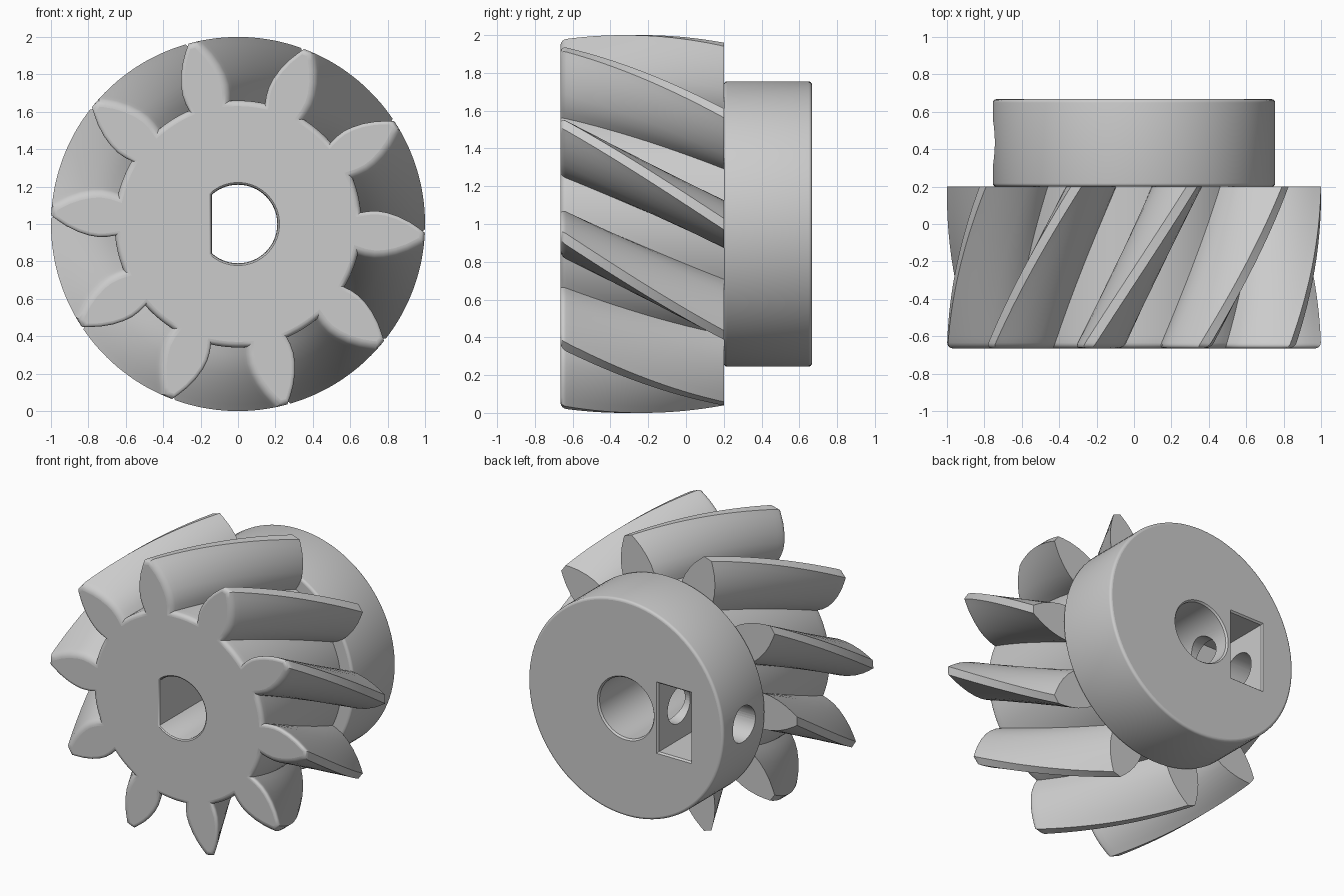
import bpy, bmesh
from math import sin, cos, pi, radians, acos, degrees
from mathutils import Vector

cube = bpy.data.objects.get("Cube")
if cube:
    bpy.data.objects.remove(cube, do_unlink=True)

grey = bpy.data.materials.new("plain_grey")
grey.use_nodes = True
grey.diffuse_color = (0.6, 0.6, 0.6, 1)
grey.node_tree.nodes["Principled BSDF"].inputs["Base Color"].default_value = (0.6, 0.6, 0.6, 1)

FRONT, STEP, BACK = -0.665, 0.2, 0.667
TEETH, TWIST = 10, radians(-32.5)
BORE, FLAT_X = 0.21, -0.14


def arc(radius, start, end, count):
    """Points on an arc, angles in degrees, both ends included."""
    angles = [radians(start + (end - start) * i / (count - 1)) for i in range(count)]
    return [Vector((radius * cos(a), radius * sin(a))) for a in angles]


def circle(radius, count=96):
    return arc(radius, 0, 360, count + 1)[:-1]


def inset(points, amount):
    """Move a counter-clockwise outline inwards (negative = outwards)."""
    result = []
    for i, p in enumerate(points):
        d1 = (p - points[i - 1]).normalized()
        d2 = (points[(i + 1) % len(points)] - p).normalized()
        n1, n2 = Vector((-d1.y, d1.x)), Vector((-d2.y, d2.x))
        result.append(p + (n1 + n2) * amount / max(1 + n1.dot(n2), 0.4))
    return result


def turn(points, angle):
    c, s = cos(angle), sin(angle)
    return [Vector((p.x * c - p.y * s, p.x * s + p.y * c)) for p in points]


def loft(name, sections):
    """Skin (outline, y) sections along the shaft axis and cap both ends."""
    bm = bmesh.new()
    rings = [[bm.verts.new((p.x, y, 1 + p.y)) for p in pts] for pts, y in sections]
    for a, b in zip(rings, rings[1:]):
        for i in range(len(a)):
            bm.faces.new((a[i - 1], a[i], b[i], b[i - 1]))
    bm.faces.new(rings[0])
    bm.faces.new(rings[-1])
    bmesh.ops.recalc_face_normals(bm, faces=bm.faces)
    mesh = bpy.data.meshes.new(name)
    bm.to_mesh(mesh)
    bm.free()
    obj = bpy.data.objects.new(name, mesh)
    bpy.context.collection.objects.link(obj)
    mesh.materials.append(grey)
    return obj


def rounding(radius, steps=5):
    """(inset, depth) pairs of a quarter-round edge, from the face outwards."""
    turns = [pi / 2 * i / steps for i in range(steps + 1)]
    return [(radius * (1 - sin(t)), radius * (1 - cos(t))) for t in turns]


def cut(obj, cutters):
    for cutter in cutters:
        cutter.hide_render = True
        mod = obj.modifiers.new("cut", "BOOLEAN")
        mod.operation, mod.solver, mod.object = "DIFFERENCE", "EXACT", cutter
    graph = bpy.context.evaluated_depsgraph_get()
    mesh = bpy.data.meshes.new_from_object(obj.evaluated_get(graph))
    obj.modifiers.clear()
    obj.data = mesh
    for cutter in cutters:
        bpy.data.objects.remove(cutter, do_unlink=True)


def finish(obj):
    """Smooth curved sides, keep the end faces flat."""
    bpy.ops.object.select_all(action="DESELECT")
    obj.select_set(True)
    bpy.context.view_layer.objects.active = obj
    bpy.ops.object.shade_smooth_by_angle(angle=radians(32))
    for face in obj.data.polygons:
        if abs(face.normal.y) > 0.995:
            face.use_smooth = False


# Tooth outline: (radius, half width) from root to tip
flank = [(0.66, 0.112), (0.70, 0.122), (0.75, 0.127), (0.80, 0.122),
         (0.86, 0.106), (0.92, 0.08), (0.965, 0.053), (1.0, 0.03)]
root = flank[0][0]
half = degrees(flank[0][1] / root)
pitch = 360 / TEETH
tooth = []
for r, w in flank:
    tooth.append(Vector((r * cos(w / r), -r * sin(w / r))))
tooth += [Vector((p.x, -p.y)) for p in reversed(tooth)]
tooth += arc(root, half, pitch - half, 7)[1:-1]
outline = []
for k in range(TEETH):
    outline += turn(tooth, radians(pitch * k - 3.5))

# Helical gear body with a rounded front rim
sections = [(inset(outline, i), FRONT + d) for i, d in rounding(0.03)]
start = sections[-1][1]
steps = 28
sections += [(outline, start + (STEP - start) * i / steps) for i in range(1, steps + 1)]
gear = loft("helical_gear",
            [(turn(p, TWIST * (y - FRONT) / (STEP - FRONT)), y) for p, y in sections])

# D-shaped bore through the gear, eased at the front
limit = degrees(acos(FLAT_X / BORE))
d_shape = arc(BORE, -limit, limit, 64)
cut(gear, [loft("bore_cutter", [
    (inset(d_shape, -0.02), FRONT - 0.01), (inset(d_shape, -0.012), FRONT),
    (inset(d_shape, -0.004), FRONT + 0.006), (d_shape, FRONT + 0.018),
    (d_shape, STEP + 0.1)])])
finish(gear)

# Hub collar with rounded rims
rim = [(circle(0.755 - i), d) for i, d in rounding(0.018, 4)]
hub = loft("hub_collar", [(p, STEP + d) for p, d in rim]
           + [(p, BACK - d) for p, d in reversed(rim)])

# Round bore, nut pocket and radial screw hole in the hub
hole = circle(BORE, 64)
pocket = [Vector(c) for c in ((-0.5, -0.24), (-0.25, -0.24), (-0.25, 0.24), (-0.5, 0.24))]


def eased_cutter(name, shape, bottom):
    return loft(name, [(shape, bottom), (shape, BACK - 0.012),
                       (inset(shape, -0.01), BACK), (inset(shape, -0.018), BACK + 0.01)])


bpy.ops.mesh.primitive_cylinder_add(vertices=48, radius=0.125, depth=0.8,
                                    location=(-0.5, 0.435, 1), rotation=(0, pi / 2, 0))
screw = bpy.context.object
screw.name = "screw_cutter"
screw.data.materials.append(grey)
cut(hub, [eased_cutter("hub_bore_cutter", hole, STEP - 0.1),
          eased_cutter("pocket_cutter", pocket, STEP + 0.03), screw])
finish(hub)
